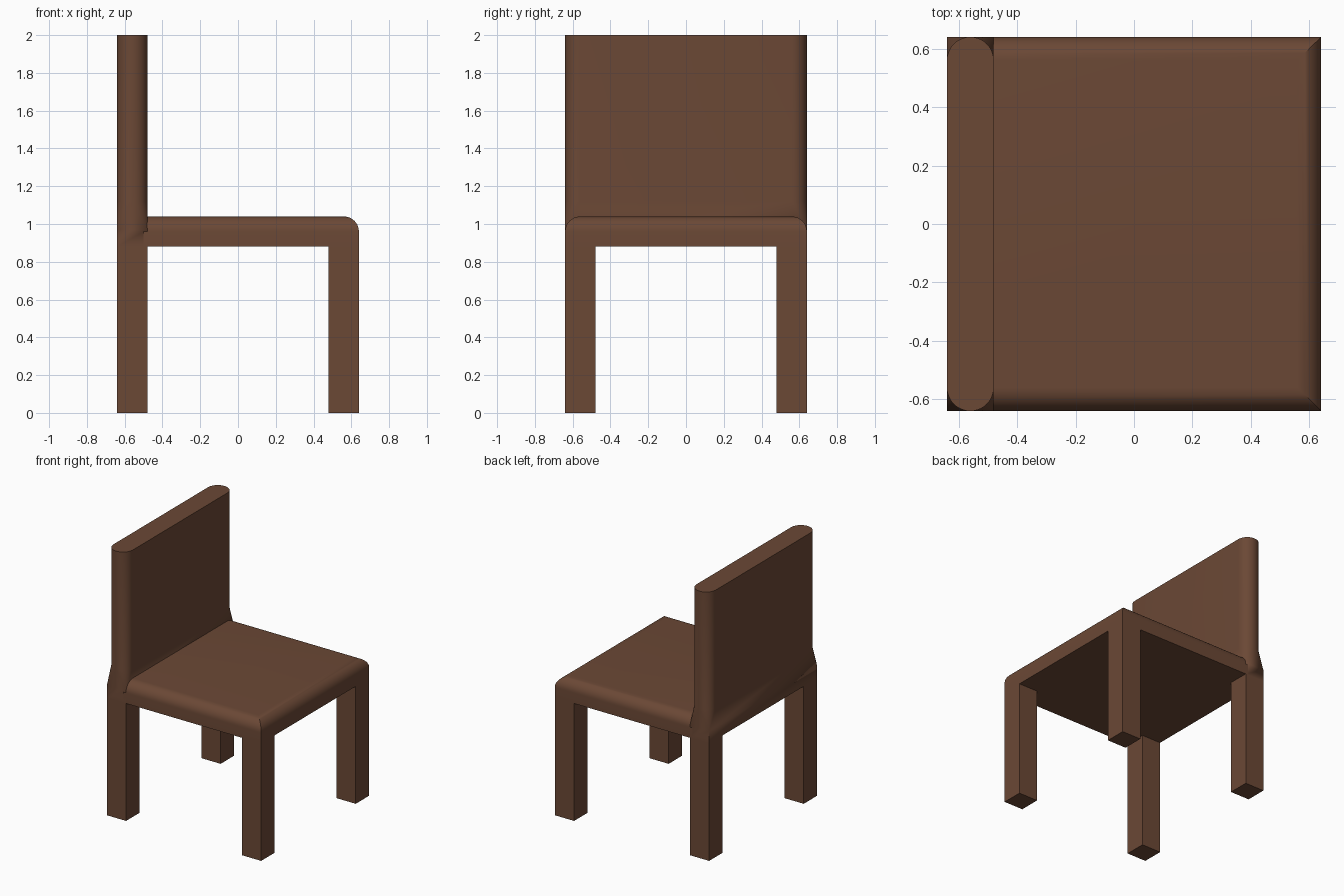
import bpy, bmesh
from math import sin, cos, pi

if "Cube" in bpy.data.objects:
    bpy.data.objects.remove(bpy.data.objects["Cube"])

W, T, R = 0.64, 0.16, 0.08      # half width, thickness, edge radius
N = 10                          # segments per rounded edge

wood = bpy.data.materials.new("brown_wood")
wood.diffuse_color = (0.147, 0.065, 0.036, 1)
wood.use_nodes = True
wood.node_tree.nodes["Principled BSDF"].inputs["Base Color"].default_value = wood.diffuse_color


def loft(name, rings):
    """Skin a stack of equal-length rings and cap both ends."""
    bm = bmesh.new()
    rows = [[bm.verts.new(p) for p in ring] for ring in rings]
    for a, b in zip(rows, rows[1:]):
        for i in range(len(a)):
            j = (i + 1) % len(a)
            bm.faces.new((a[i], a[j], b[j], b[i]))
    bm.faces.new(rows[0][::-1])
    bm.faces.new(rows[-1])
    bmesh.ops.remove_doubles(bm, verts=bm.verts, dist=1e-5)
    bmesh.ops.recalc_face_normals(bm, faces=bm.faces)
    me = bpy.data.meshes.new(name)
    bm.to_mesh(me)
    bm.free()
    ob = bpy.data.objects.new(name, me)
    bpy.context.collection.objects.link(ob)
    me.materials.append(wood)
    bpy.ops.object.select_all(action='DESELECT')
    ob.select_set(True)
    bpy.context.view_layer.objects.active = ob
    bpy.ops.object.shade_smooth_by_angle(angle=pi / 6)
    return ob


def rect(x0, x1, y0, y1, z):
    return [(x0, y0, z), (x1, y0, z), (x1, y1, z), (x0, y1, z)]


def back_ring(z, rounded):
    """Back cross-section; unrounded rings collapse each arc to its corner."""
    cx, pts = -W + R, []
    corners = [(1, 1), (-1, 1), (-1, -1), (1, -1)]
    for q, (sx, sy) in enumerate(corners):
        for i in range(N + 1):
            a = (q + i / N) * pi / 2
            if rounded:
                pts.append((cx + R * cos(a), sy * (W - R) + R * sin(a), z))
            else:
                pts.append((cx + sx * R, sy * W, z))
    return pts


# Seat: three rounded top edges meeting in mitred corners
top = 1.04
seat = [rect(-0.5, W, -W, W, top - T)]
for i in range(N + 1):
    a = i / N * pi / 2
    e = W - R + R * cos(a)
    seat.append(rect(-0.5, e, -e, e, top - R + R * sin(a)))
loft("seat", seat)

# Backrest: square at the seat, blending into rounded upright edges
loft("backrest", [back_ring(top - T, False), back_ring(0.97, False),
                  back_ring(1.12, True), back_ring(2.0, True)])

# Legs
for xn, x in (("back", -W), ("front", W - T)):
    for yn, y in (("right", -W), ("left", W - T)):
        loft(f"{xn}_{yn}_leg", [rect(x, x + T, y, y + T, 0),
                                rect(x, x + T, y, y + T, top - T)])
